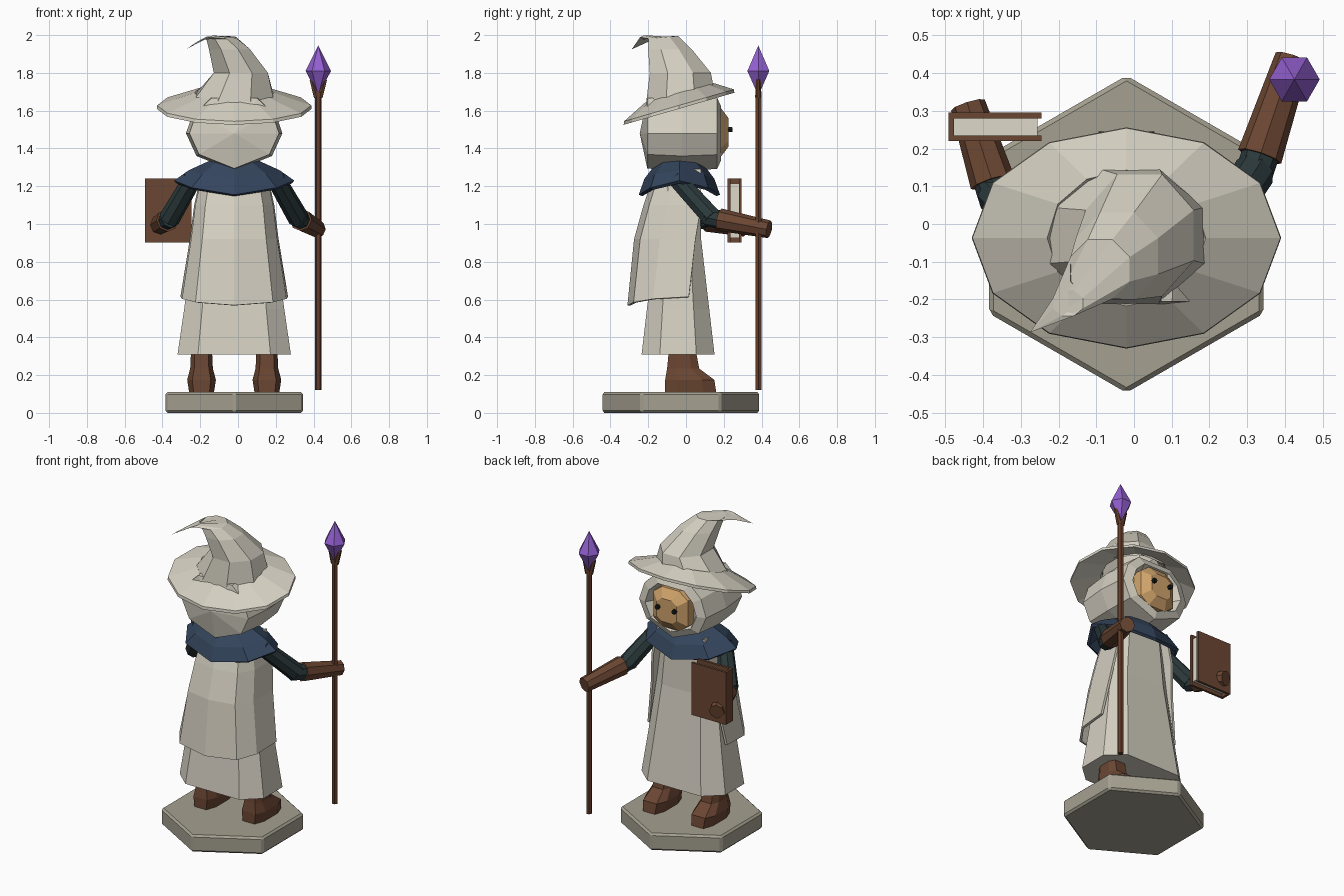
import bpy, bmesh, math
from mathutils import Vector

cube = bpy.data.objects.get("Cube")
if cube:
    bpy.data.objects.remove(cube)


def material(name, hexcode):
    def linear(c):
        return c / 12.92 if c <= 0.04045 else ((c + 0.055) / 1.055) ** 2.4
    rgb = [linear(int(hexcode[i:i + 2], 16) / 255) for i in (0, 2, 4)]
    m = bpy.data.materials.new(name)
    m.use_nodes = True
    m.diffuse_color = (*rgb, 1)
    bsdf = next(n for n in m.node_tree.nodes if n.type == 'BSDF_PRINCIPLED')
    bsdf.inputs["Base Color"].default_value = (*rgb, 1)
    bsdf.inputs["Roughness"].default_value = 0.8
    return m


CLOTH = material("pale cloth", "D4CFC1")
STONE = material("stone", "A5A090")
LEATHER = material("brown leather", "6B4632")
WOOD = material("staff wood", "653F2B")
NAVY = material("navy cloth", "34455D")
TEAL = material("dark sleeve", "2B393B")
SKIN = material("skin", "D0A36B")
BLACK = material("black", "17191A")
PAGE = material("paper", "DDD8CA")
PURPLE = material("purple crystal", "9460D2")

MID = -0.02  # body centre line
OCT = [(0.64, 1), (-0.64, 1), (-1, 0.5), (-1, -0.5),
       (-0.64, -1), (0.64, -1), (1, -0.5), (1, 0.5)]


def finish(name, bm, mat):
    bmesh.ops.recalc_face_normals(bm, faces=bm.faces)
    me = bpy.data.meshes.new(name)
    bm.to_mesh(me)
    bm.free()
    me.materials.append(mat)
    ob = bpy.data.objects.new(name, me)
    bpy.context.collection.objects.link(ob)
    return ob


def loft(name, rings, mat, closed=True, caps=True, thickness=0):
    """Skin a row of point rings; thickness turns the skin into a shell."""
    bm = bmesh.new()
    rows = [[bm.verts.new(p) for p in ring] for ring in rings]
    n = len(rows[0])
    for a, b in zip(rows, rows[1:]):
        for i in range(n if closed else n - 1):
            j = (i + 1) % n
            bm.faces.new((a[i], a[j], b[j], b[i]))
    if caps:
        bm.faces.new(rows[0])
        bm.faces.new(rows[-1])
    bmesh.ops.remove_doubles(bm, verts=bm.verts, dist=0.0005)
    ob = finish(name, bm, mat)
    if thickness:
        mod = ob.modifiers.new("shell", 'SOLIDIFY')
        mod.thickness = thickness
        mod.offset = -1
    return ob


def octagon(cx, cy, z, rx, ry):
    return [(cx + rx * u, cy + ry * v, z) for u, v in OCT]


def circle(cx, cy, z, rx, ry, n=8, tilt_x=0.0, tilt_y=0.0, turn=0.0):
    pts = []
    for i in range(n):
        a = 2 * math.pi * i / n + turn
        dx, dy = rx * math.cos(a), ry * math.sin(a)
        pts.append((cx + dx, cy + dy, z + tilt_x * dx + tilt_y * dy))
    return pts


def rod(name, a, b, r1, r2, mat, n=8):
    a, b = Vector(a), Vector(b)
    q = (b - a).to_track_quat('Z', 'Y')
    rings = [[p + q @ Vector(c) for c in circle(0, 0, 0, r, r, n)]
             for p, r in ((a, r1), (b, r2))]
    return loft(name, rings, mat)


def box(name, lo, hi, mat):
    return loft(name, [[(lo[0], lo[1], z), (hi[0], lo[1], z),
                        (hi[0], hi[1], z), (lo[0], hi[1], z)]
                       for z in (lo[2], hi[2])], mat)


# Hexagonal plinth
base = loft("plinth", [circle(MID, -0.027, z, 0.42, 0.42, 6, turn=math.pi / 6)
                       for z in (0, 0.11)], STONE)
bev = base.modifiers.new("edge", 'BEVEL')
bev.width, bev.segments = 0.012, 1

# Boots
for name, x in (("right_boot", -0.193), ("left_boot", 0.153)):
    loft(name, [octagon(x, 0.025, 0.11, 0.066, 0.135),
                octagon(x, 0.02, 0.175, 0.076, 0.13),
                octagon(x, -0.015, 0.235, 0.06, 0.085),
                octagon(x, -0.02, 0.34, 0.055, 0.07)], LEATHER)

# Robe
loft("robe", [octagon(MID, -0.042, 0.31, 0.3, 0.193),
              octagon(MID, -0.042, 0.55, 0.265, 0.165),
              octagon(MID, -0.04, 0.92, 0.215, 0.12),
              octagon(MID, -0.04, 1.28, 0.17, 0.11)], CLOTH)

# Cloak: open shell wrapped around the back
cloak = []
for z, rx, back, front in ((0.57, 0.285, -0.31, 0.015), (0.92, 0.235, -0.275, 0.05),
                           (1.1, 0.212, -0.225, 0.08), (1.29, 0.17, -0.16, 0.08)):
    sag = 0.045 if z < 0.6 else 0
    depth = front - back
    half = [(1, 1, 1), (0.97, 0.42, 0.75), (0.72, 0.1, 0.35)]
    arc = half + [(0, 0, 0)] + [(-u, v, s) for u, v, s in reversed(half)]
    cloak.append([(MID + rx * u, back + depth * v, z + sag * s) for u, v, s in arc])
loft("cloak", cloak, CLOTH, closed=False, caps=False, thickness=0.015)

# Shoulder cape, drooping at front and back
cape = []
for rx, ry, z, droop in ((0.318, 0.215, 1.23, 0.075), (0.24, 0.185, 1.285, 0.045),
                         (0.13, 0.12, 1.335, 0.01)):
    cape.append([(x, y, z - droop * ((y + 0.035) / ry) ** 2)
                 for x, y, _ in circle(MID, -0.035, 0, rx, ry)])
loft("shoulder_cape", cape, NAVY, caps=False, thickness=0.02)

# Arms
arms = {"left": ((0.2, -0.05, 1.24), (0.32, 0.14, 1.03), (0.42, 0.44, 0.972)),
        "right": ((-0.24, -0.05, 1.24), (-0.365, 0.08, 1.025), (-0.44, 0.315, 0.98))}
for side, (shoulder, elbow, hand) in arms.items():
    s, e, h = Vector(shoulder), Vector(elbow), Vector(hand)
    rod(side + "_upper_arm", s, e, 0.05, 0.056, TEAL)
    rod(side + "_elbow", e - (h - e) * 0.1, e + (h - e) * 0.2, 0.05, 0.05, TEAL)
    rod(side + "_forearm", e + (h - e) * 0.13, h, 0.06, 0.047, LEATHER)

# Book
box("book_pages", (-0.478, 0.232, 0.925), (-0.255, 0.283, 1.215), PAGE)
for name, y in (("book_back_cover", 0.22), ("book_front_cover", 0.28)):
    box(name, (-0.49, y, 0.902), (-0.245, y + 0.015, 1.24), LEATHER)
box("book_spine", (-0.492, 0.22, 0.902), (-0.477, 0.295, 1.24), LEATHER)

# Staff, prongs and crystal
SX, SY = 0.425, 0.383
rod("staff", (SX, SY, 0.12), (SX, SY, 1.7), 0.018, 0.018, WOOD, 6)
for name, d in (("left_prong", 1), ("right_prong", -1)):
    rod(name, (SX + 0.008 * d, SY, 1.67), (SX + 0.036 * d, SY, 1.765), 0.017, 0.012, WOOD, 6)
loft("crystal", [circle(SX, SY, z, r, r, 6) for z, r in
                 ((1.68, 0), (1.81, 0.067), (1.945, 0))], PURPLE, caps=False)

# Hair: hexagonal hood running front to back with a hollow for the face
side_profile = [(0.2, -0.12), (0.255, 0), (0.215, 0.12), (0.13, 0.2)]
profile = [(0, -0.2)] + side_profile + [(-x, z) for x, z in reversed(side_profile)]
loft("hair", [[(MID + x * s, y, 1.48 + z * s) for x, z in profile]
              for y, s in ((-0.245, 0), (-0.205, 0.93), (-0.02, 1),
                           (0.165, 0.94), (0.185, 0.72), (0.13, 0.6))], CLOTH)

# Face and eyes
loft("face", [[(MID + 0.13 * s * u, y, 1.485 + 0.135 * s * v)
               for u, v in [(b, a) for a, b in OCT]]
              for y, s in ((0.1, 1), (0.185, 0.95), (0.226, 0.55))], SKIN)
for name, d in (("left_eye", 1), ("right_eye", -1)):
    rod(name, (MID + 0.06 * d, 0.2, 1.5), (MID + 0.06 * d, 0.245, 1.5), 0.017, 0.014, BLACK, 6)

# Hat brim, tilted down at the back
loft("hat_brim", [circle(MID, -0.037, z, rx, ry, 12, tilt_y=0.29)
                  for z, rx, ry in ((1.61, 0.41, 0.293), (1.628, 0.408, 0.291),
                                    (1.695, 0.21, 0.18), (1.675, 0.2, 0.17),
                                    (1.61, 0.41, 0.293))], CLOTH, caps=False)

# Hat crown, bending over to a pointed tip
turn = math.pi / 8
loft("hat_crown", [circle(MID, -0.03, 1.675, 0.225, 0.195, 8, 0, 0.15, turn),
                   circle(0.015, -0.03, 1.8, 0.155, 0.175, 8, 0, 0, turn),
                   circle(-0.045, -0.085, 1.925, 0.118, 0.125, 8, 0, 0, turn),
                   circle(-0.09, -0.12, 1.988, 0.085, 0.085, 8, 0, 0.1, turn),
                   circle(-0.175, -0.21, 1.982, 0.043, 0.036, 8, 0.4, 0, turn),
                   circle(-0.275, -0.287, 1.925, 0, 0)], CLOTH, caps=False)
